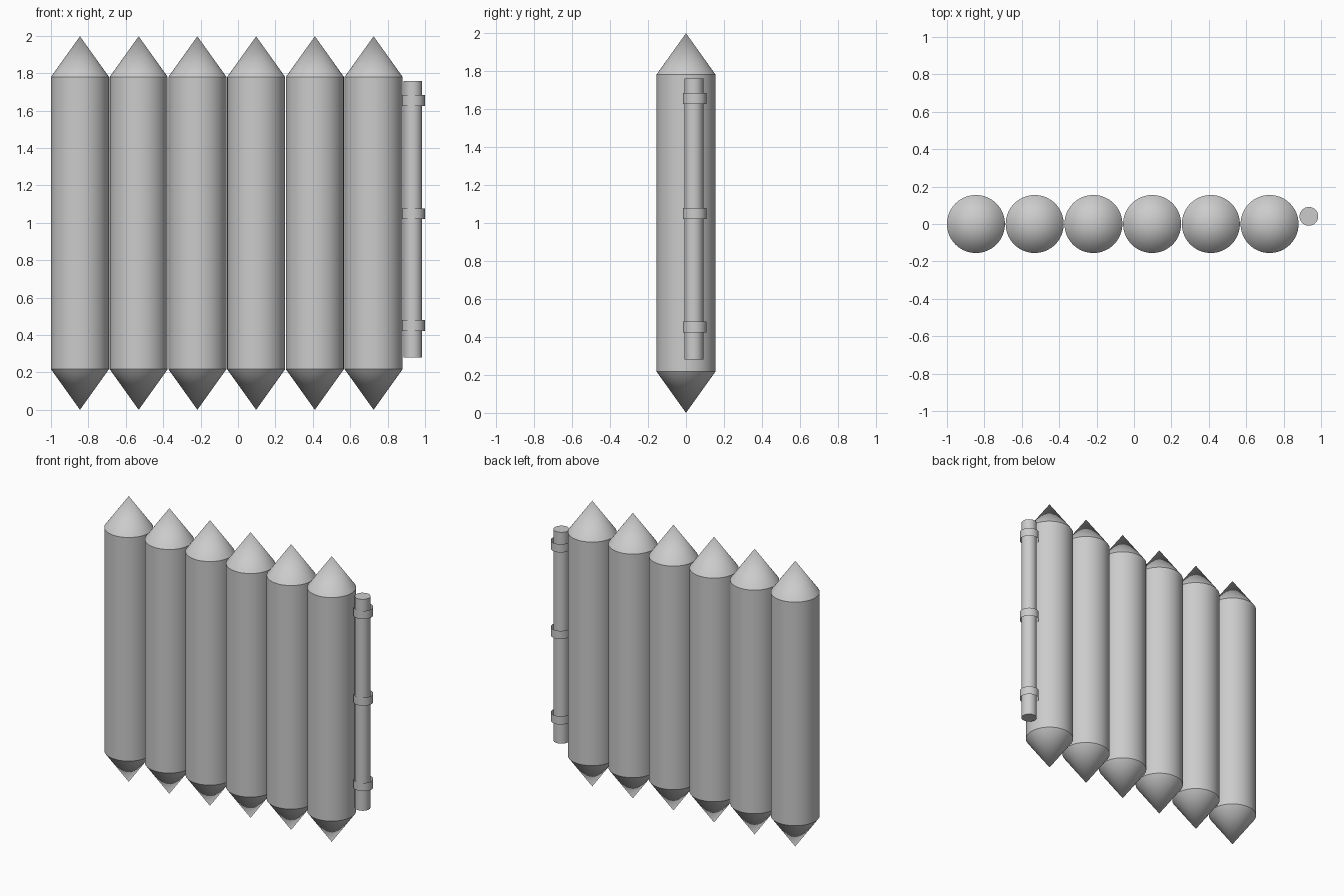
import bpy, bmesh, math

if "Cube" in bpy.data.objects:
    bpy.data.objects.remove(bpy.data.objects["Cube"])


def lathe(name, profile, x, y, sides):
    """Spin (radius, z) points around a vertical axis; radius 0 makes a pole."""
    bm = bmesh.new()
    rings = []
    for r, z in profile:
        n = 1 if r == 0 else sides
        rings.append([bm.verts.new((r * math.cos(2 * math.pi * i / sides),
                                    r * math.sin(2 * math.pi * i / sides), z))
                      for i in range(n)])
    for a, b in zip(rings, rings[1:]):
        for i in range(sides):
            j = (i + 1) % sides
            if len(a) == 1:
                bm.faces.new((a[0], b[j], b[i]))
            elif len(b) == 1:
                bm.faces.new((a[i], a[j], b[0]))
            else:
                bm.faces.new((a[i], a[j], b[j], b[i]))
    mesh = bpy.data.meshes.new(name)
    bm.to_mesh(mesh)
    bm.free()
    obj = bpy.data.objects.new(name, mesh)
    obj.location = (x, y, 0)
    bpy.context.collection.objects.link(obj)
    bpy.ops.object.select_all(action='DESELECT')
    obj.select_set(True)
    bpy.context.view_layer.objects.active = obj
    bpy.ops.object.shade_smooth_by_angle(angle=math.radians(30))
    return obj


# Six round posts, pointed at both ends
for i in range(6):
    lathe(f"post_{i + 1}", [(0, 0), (0.155, 0.217), (0.155, 1.78), (0, 1.997)],
          -0.845 + 0.314 * i, 0, 64)

# Slim hinge rod beside the last post
lathe("hinge_rod", [(0, 0.281), (0.05, 0.281), (0.05, 1.759), (0, 1.759)],
      0.935, 0.041, 32)

# Three open loops around the rod
for i, z in enumerate((0.451, 1.048, 1.654)):
    lathe(f"hinge_loop_{i + 1}", [(0.0625, z - 0.029), (0.0625, z + 0.029)],
          0.9375, 0.046, 32)
